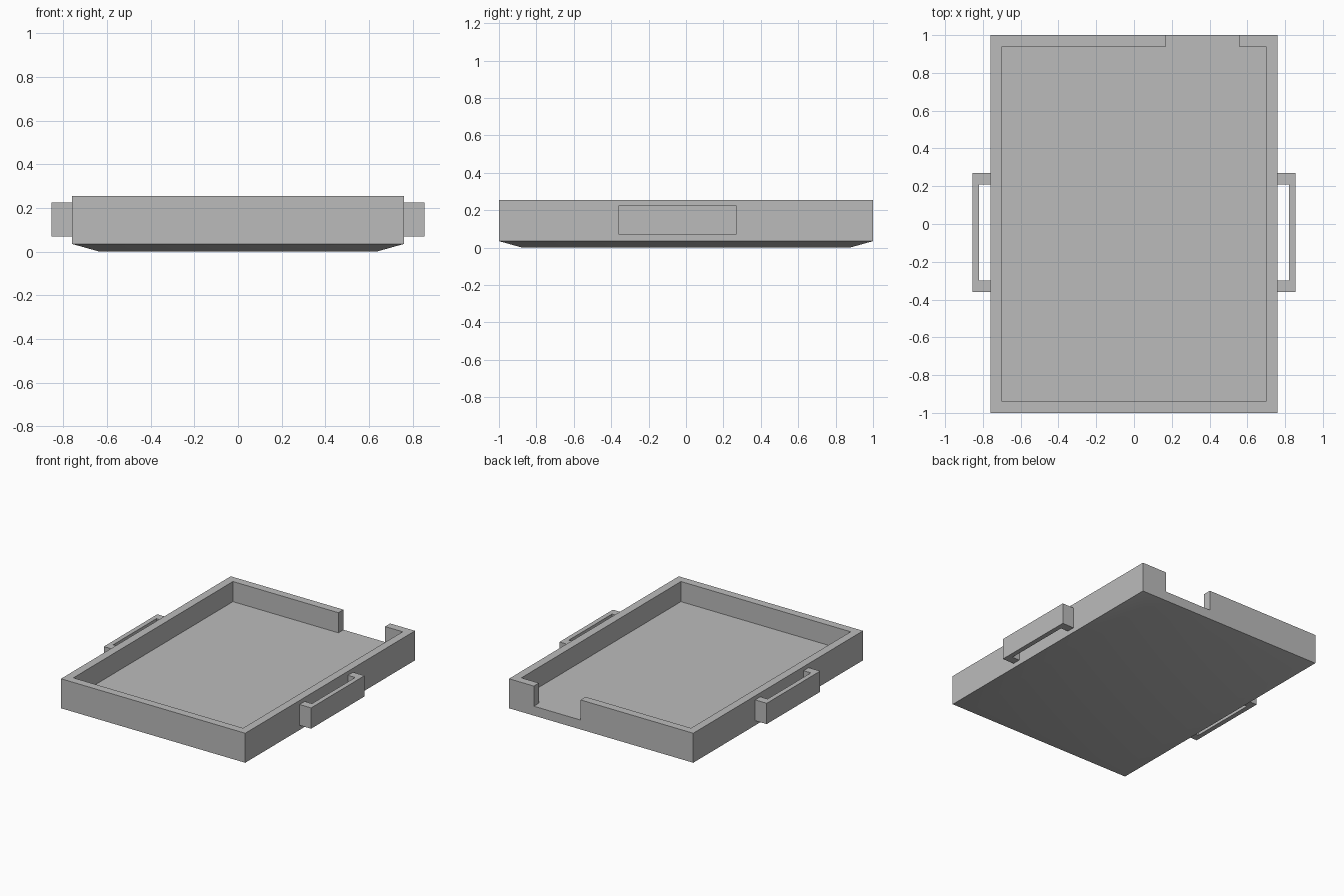
import bpy
import bmesh

cube = bpy.data.objects.get("Cube")
if cube:
    bpy.data.objects.remove(cube, do_unlink=True)

# Plain grey for everything
GREY = (0.5, 0.5, 0.5, 1)
grey = bpy.data.materials.new("plain_grey")
grey.use_nodes = True
grey.diffuse_color = GREY
grey.node_tree.nodes["Principled BSDF"].inputs["Base Color"].default_value = GREY

HALF_X, HALF_Y = 0.76, 1.0
WALL = 0.06
RIM_Z, FLOOR_Z, TOP_Z = 0.035, 0.105, 0.255


def make_object(name, bm):
    bmesh.ops.recalc_face_normals(bm, faces=bm.faces)
    mesh = bpy.data.meshes.new(name)
    bm.to_mesh(mesh)
    bm.free()
    mesh.materials.append(grey)
    obj = bpy.data.objects.new(name, mesh)
    bpy.context.collection.objects.link(obj)
    return obj


def prism(name, outline, z0, z1):
    """Extrude a plan outline from z0 to z1."""
    bm = bmesh.new()
    face = bm.faces.new([bm.verts.new((x, y, z0)) for x, y in outline])
    ext = bmesh.ops.extrude_face_region(bm, geom=[face])["geom"]
    verts = [v for v in ext if isinstance(v, bmesh.types.BMVert)]
    bmesh.ops.translate(bm, verts=verts, vec=(0, 0, z1 - z0))
    return make_object(name, bm)


# Tray: rectangular rings from the underside, up the walls and down to the floor
bm = bmesh.new()
inset = 0.125
levels = [(inset, 0), (0, RIM_Z), (0, TOP_Z), (WALL, TOP_Z), (WALL, FLOOR_Z)]
rings = []
for d, z in levels:
    x, y = HALF_X - d, HALF_Y - d
    rings.append([bm.verts.new((sx * x, sy * y, z))
                  for sx, sy in ((-1, -1), (1, -1), (1, 1), (-1, 1))])
underside = [bm.faces.new(rings[0])]
bm.faces.new(rings[-1])
for level, (low, high) in enumerate(zip(rings, rings[1:])):
    for i in range(4):
        j = (i + 1) % 4
        face = bm.faces.new((low[i], low[j], high[j], high[i]))
        if level == 0:
            underside.append(face)
for face in underside:
    face.smooth = True
tray = make_object("tray", bm)

# Opening in the back wall, down to the floor
x0, x1, y0, y1 = 0.17, 0.555, HALF_Y - 0.1, HALF_Y + 0.1
cutter = prism("opening_cutter", [(x0, y0), (x1, y0), (x1, y1), (x0, y1)],
               FLOOR_Z, TOP_Z + 0.1)
cutter.hide_render = True
cutter.hide_viewport = True
cutter.display_type = 'WIRE'
cut = tray.modifiers.new("opening", 'BOOLEAN')
cut.operation = 'DIFFERENCE'
cut.solver = 'EXACT'
cut.object = cutter

# Bracket handles on both sides, slightly sunk into the walls
for name, s in (("left_handle", 1), ("right_handle", -1)):
    root, bar, outer = HALF_X - 0.02, 0.82, 0.855
    outline = [(root, -0.36), (outer, -0.36), (outer, 0.27), (root, 0.27),
               (root, 0.21), (bar, 0.21), (bar, -0.30), (root, -0.30)]
    prism(name, [(s * x, y) for x, y in outline], 0.07, 0.225)
